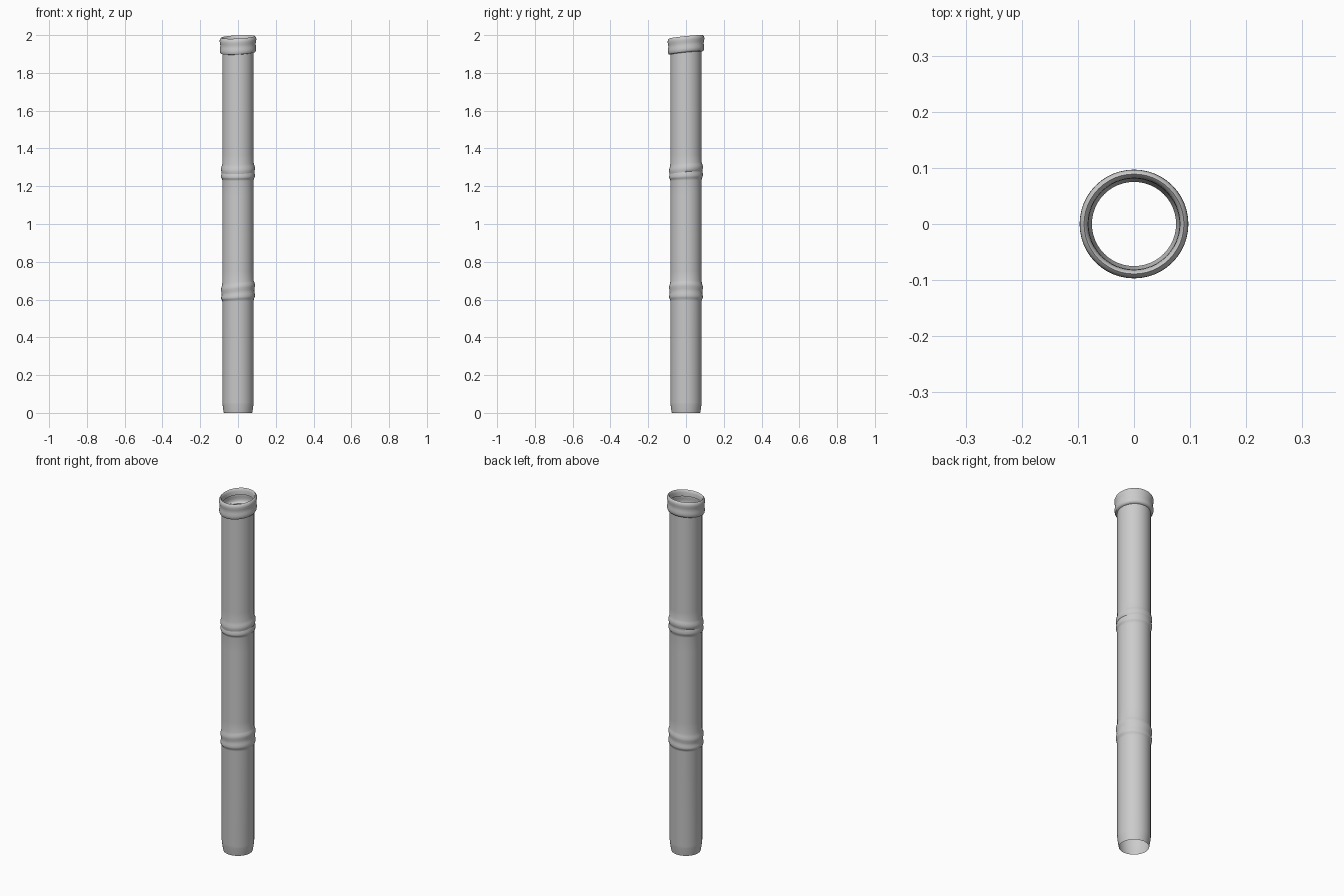
import bpy, bmesh, math

if "Cube" in bpy.data.objects:
    bpy.data.objects.remove(bpy.data.objects["Cube"])

SIDES = 48

# Each ring: height, radius, slope along x, slope along y
def node(z, sx, sy, gap):
    """Double-bulged joint with tilted rings."""
    prof = [(-0.010, .083, .2), (0.0, .084, .4), (0.004, .088, .5), (0.013, .0895, .6), (0.024, .0885, .8),
            (0.034, .0862, .9), (0.034 + gap, .0868, 1), (0.047 + gap, .0895, 1),
            (0.058 + gap, .0895, 1), (0.069 + gap, .086, 1), (0.082 + gap, .083, .6)]
    return [(z + dz, r, sx * k, sy * k) for dz, r, k in prof]

# Tapered foot and plain lengths of tube
rings = [(0, .075, 0, 0), (.015, .0775, 0, 0), (.045, .082, 0, 0), (.055, .083, 0, 0)]
rings += node(.60, .13, .0, .012)
rings += [(.75, .083, 0, 0), (1.15, .083, 0, 0)]
rings += node(1.24, .03, .11, .0)
rings += [(1.37, .083, 0, 0), (1.85, .083, 0, 0)]

# Tilted collar with a rolled rim
collar = [(1.905, .083), (1.907, .092), (1.914, .0955), (1.926, .0965), (1.938, .0945),
          (1.948, .0935), (1.958, .0945), (1.970, .097), (1.980, .0965), (1.987, .093),
          (1.9905, .089), (1.987, .085), (1.975, .082), (1.955, .081)]
rings += [(z, r, .05, .1) for z, r in collar]

bm = bmesh.new()
loops = []
for z, r, sx, sy in rings:
    loop = []
    for i in range(SIDES):
        a = 2 * math.pi * i / SIDES
        x, y = r * math.cos(a), r * math.sin(a)
        loop.append(bm.verts.new((x, y, z + sx * x + sy * y)))
    loops.append(loop)
for lo, hi in zip(loops, loops[1:]):
    for i in range(SIDES):
        j = (i + 1) % SIDES
        bm.faces.new((lo[i], lo[j], hi[j], hi[i]))

mesh = bpy.data.meshes.new("segmented_tube")
bm.to_mesh(mesh)
bm.free()
tube = bpy.data.objects.new("segmented_tube", mesh)
bpy.context.collection.objects.link(tube)
bpy.context.view_layer.objects.active = tube
tube.select_set(True)
bpy.ops.object.shade_smooth_by_angle(angle=math.radians(50))
